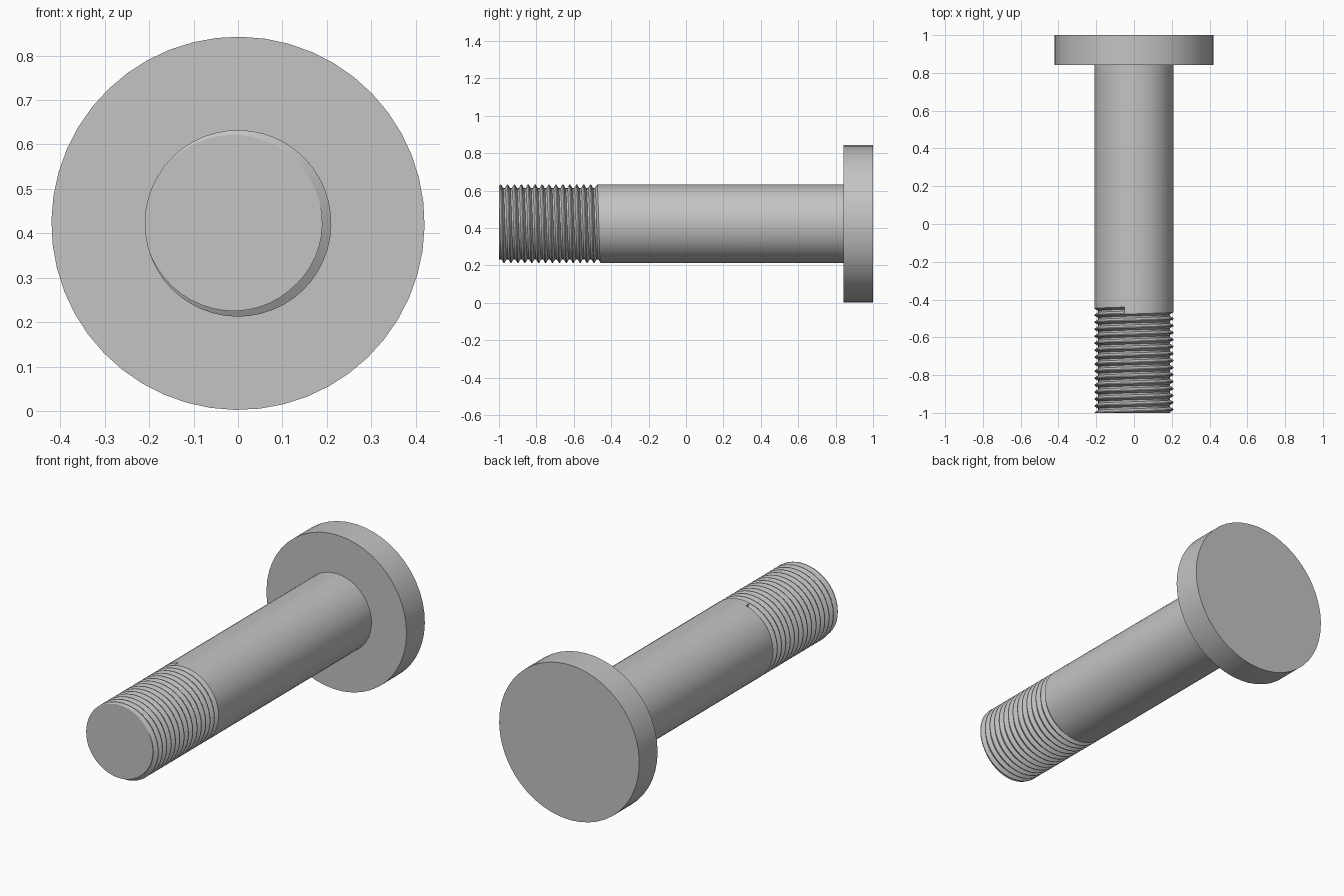
import bpy, bmesh, math
from mathutils import Vector

if "Cube" in bpy.data.objects:
    bpy.data.objects.remove(bpy.data.objects["Cube"])

HEAD_R, SHANK_R, ROOT_R = 0.42, 0.21, 0.19
AXIS_Z, HEAD_Y = 0.4225, 0.843
SEGS, TURNS = 48, 17
PITCH, THREAD_TOP = 0.037, -0.44
START = math.radians(104)  # angle where the groove runs out

steel = bpy.data.materials.new("grey steel")
steel.use_nodes = True
steel.diffuse_color = (0.55, 0.55, 0.55, 1)
steel.node_tree.nodes["Principled BSDF"].inputs["Base Color"].default_value = steel.diffuse_color


def ring_point(r, step, y):
    a = START + step * math.tau / SEGS
    return Vector((r * math.cos(a), y, AXIS_Z + r * math.sin(a)))


def finish(bm, name):
    bmesh.ops.recalc_face_normals(bm, faces=bm.faces)
    mesh = bpy.data.meshes.new(name)
    bm.to_mesh(mesh)
    bm.free()
    mesh.materials.append(steel)
    ob = bpy.data.objects.new(name, mesh)
    bpy.context.collection.objects.link(ob)
    bpy.ops.object.select_all(action='DESELECT')
    ob.select_set(True)
    bpy.context.view_layer.objects.active = ob
    bpy.ops.object.shade_smooth_by_angle(angle=math.radians(30))


# Head: flat round disc
bm = bmesh.new()
rings = [[bm.verts.new(ring_point(HEAD_R, k, y)) for k in range(SEGS)] for y in (HEAD_Y, 1)]
for k in range(SEGS):
    n = (k + 1) % SEGS
    bm.faces.new((rings[0][k], rings[0][n], rings[1][n], rings[1][k]))
for ring in rings:
    bm.faces.new(ring)
finish(bm, "bolt_head")

# Threaded shank: helical groove with flat crest and flat root
bm = bmesh.new()
profile = [(SHANK_R, 0), (ROOT_R, 5 / 16), (ROOT_R, 9 / 16), (SHANK_R, 7 / 8)]
steps = SEGS * TURNS
groove = [[bm.verts.new(ring_point(r, k, THREAD_TOP - PITCH * (off + k / SEGS)))
           for r, off in profile] for k in range(steps + 1)]
for k in range(steps):
    a, b = groove[k], groove[k + 1]
    for i in range(3):
        bm.faces.new((a[i], a[i + 1], b[i + 1], b[i]))
    if k + SEGS < steps:
        c, d = groove[k + SEGS], groove[k + SEGS + 1]
        bm.faces.new((a[3], c[0], d[0], b[3]))
bm.faces.new(groove[0])  # wall where the groove stops

# Plain shank down to the first turn of the groove
top = [bm.verts.new(ring_point(SHANK_R, k, HEAD_Y)) for k in range(SEGS)]
for k in range(SEGS - 1):
    bm.faces.new((top[k], top[k + 1], groove[k + 1][0], groove[k][0]))
bm.faces.new((top[-1], top[0], groove[0][0], groove[0][3], groove[SEGS][0], groove[SEGS - 1][0]))
bm.faces.new(top)

# Cut the thread square at the tip and close it
geom = bm.verts[:] + bm.edges[:] + bm.faces[:]
cut = bmesh.ops.bisect_plane(bm, geom=geom, plane_co=(0, -1, 0), plane_no=(0, 1, 0), clear_inner=True)
rim = [e for e in cut["geom_cut"] if isinstance(e, bmesh.types.BMEdge)]
bmesh.ops.contextual_create(bm, geom=rim)
finish(bm, "threaded_shank")
